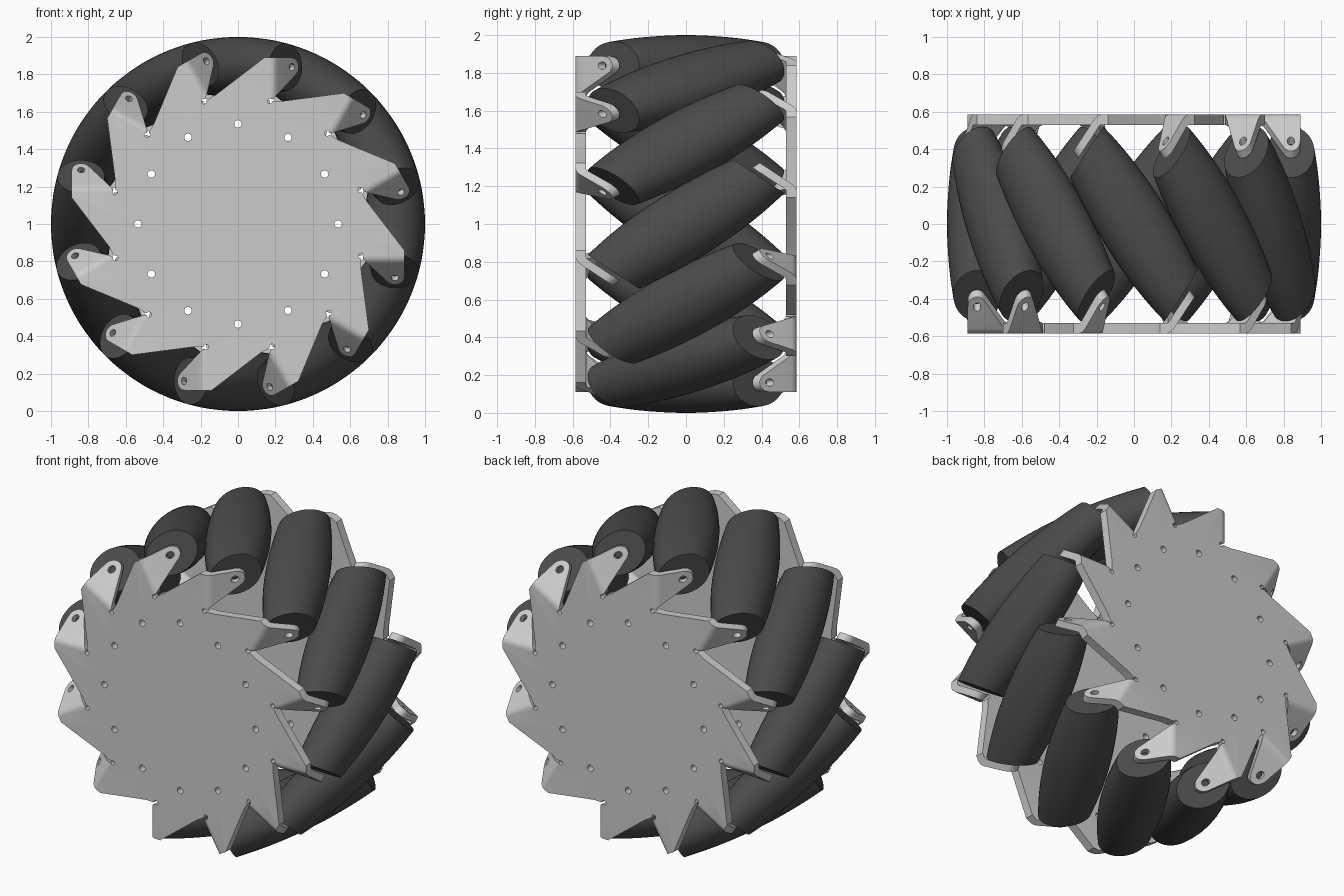
import bpy, bmesh
from math import sin, cos, pi, sqrt, radians
from mathutils import Vector, Matrix

if "Cube" in bpy.data.objects:
    bpy.data.objects.remove(bpy.data.objects["Cube"])

N = 12            # rollers
K = 1.52          # stretch along the wheel axis
R0 = 0.839        # roller axis distance from the wheel axis
Y0, TH = 0.385, 0.036          # outer face and thickness of a plate (unstretched)
S0, RB = 0.171, 0.06           # bend start and outer bend radius of a tab
AXIS = Vector((1, -1, 0)).normalized()
STRETCH = Matrix.Diagonal((1, K, 1, 1))
CENTRE = Vector((0, 0, 1))


def add_object(name, mesh, rot=(0, 0, 0), mat=None):
    ob = bpy.data.objects.new(name, mesh)
    bpy.context.collection.objects.link(ob)
    ob.location, ob.rotation_euler = CENTRE, rot
    if mat and not mesh.materials:
        mesh.materials.append(mat)
    return ob


def smooth(ob, angle):
    bpy.ops.object.select_all(action='DESELECT')
    ob.select_set(True)
    bpy.context.view_layer.objects.active = ob
    bpy.ops.object.shade_smooth_by_angle(angle=radians(angle))


def to_mesh(bm, name):
    me = bpy.data.meshes.new(name)
    bm.to_mesh(me)
    bm.free()
    return me


def material(name, v):
    m = bpy.data.materials.new(name)
    m.diffuse_color = (v, v, v, 1)
    m.use_nodes = True
    m.node_tree.nodes["Principled BSDF"].inputs["Base Color"].default_value = m.diffuse_color
    return m


rubber = material("dark_rubber", 0.07)

# Roller: barrel whose outline stays inside the wheel's rolling cylinder
profile = []
for i in range(-8, 9):
    t = 0.333 * i / 8
    d = t / sqrt(2)
    s = sqrt(R0 * R0 + d * d)
    ax = (1 - s) * (d / s) / sqrt(2)
    profile.append((t + ax, sqrt((1 - s) ** 2 - ax ** 2)))

bm = bmesh.new()
SEG = 40
frame = Matrix.Translation((0, 0, R0)) @ AXIS.to_track_quat('Z', 'Y').to_matrix().to_4x4()
rings = [[bm.verts.new(frame @ Vector((r * cos(2 * pi * j / SEG), r * sin(2 * pi * j / SEG), t)))
          for j in range(SEG)] for t, r in profile]
for a, b in zip(rings, rings[1:]):
    for j in range(SEG):
        k = (j + 1) % SEG
        bm.faces.new((a[j], a[k], b[k], b[j]))
bm.faces.new(rings[0][::-1])
bm.faces.new(rings[-1])
bm.transform(STRETCH)
roller = to_mesh(bm, "roller")
for i in range(N):
    ob = add_object(f"roller_{i + 1}", roller, (0, 2 * pi * i / N, 0), rubber)
    if i == 0:
        smooth(ob, 35)

# Side plate: flat toothed sheet whose tooth tips are bent inwards by 45 degrees
S1, D1 = S0 + RB * pi / 4, S0 + RB * sin(pi / 4)
HOLE_D = 0.289
HOLE_S = S1 + (HOLE_D - D1) * sqrt(2)


def bend(s, z):
    th = min(max((s - S0) / RB, 0), pi / 4)
    extra = max(s - S1, 0) / sqrt(2)
    d = min(s, S0) + RB * sin(th) + extra
    return Vector((d, -Y0 + RB * (1 - cos(th)) + extra, z))


root = [0.68 * sin(radians(-15.5)), 0.68 * cos(radians(-15.5))]
slot = [0.68 * sin(radians(14.5)), 0.68 * cos(radians(14.5))]
outline = [(0, 0), root, (-0.12, 0.69), (0.14, 0.889), (HOLE_S, R0 + 0.05)]
outline += [(HOLE_S + 0.05 * cos(a), R0 + 0.05 * sin(a))
            for a in (radians(x) for x in range(75, -46, -15))]
outline += [slot]

bm = bmesh.new()
bm.faces.new([bm.verts.new((s, 0, z)) for s, z in reversed(outline)])
for i in range(5):
    bmesh.ops.bisect_plane(bm, geom=bm.verts[:] + bm.edges[:] + bm.faces[:],
                           plane_co=(S0 + (S1 - S0) * i / 4, 0, 0), plane_no=(1, 0, 0))
for v in bm.verts:
    v.co = bend(v.co.x, v.co.z)
sector = bm.faces[:]
for i in range(1, N):
    dup = bmesh.ops.duplicate(bm, geom=sector)["geom"]
    bmesh.ops.rotate(bm, verts=[g for g in dup if isinstance(g, bmesh.types.BMVert)],
                     matrix=Matrix.Rotation(2 * pi * i / N, 3, 'Y'))
bmesh.ops.remove_doubles(bm, verts=bm.verts, dist=0.0005)
plate = add_object("front_plate", to_mesh(bm, "plate"))

# Cutter: bolt holes, bend relief holes and roller pin holes
bm = bmesh.new()
ry = Matrix.Rotation(pi / 2, 4, 'X')
pin = AXIS.to_track_quat('Z', 'Y').to_matrix().to_4x4()
for i in range(N):
    turn = Matrix.Rotation(2 * pi * i / N, 4, 'Y')
    for pos, rot, rad, depth in (
            ((0, -Y0, 0.535), ry, 0.02, 0.2),
            ((slot[0], -Y0, slot[1]), ry, 0.014, 0.2),
            (bend(HOLE_S, R0), pin, 0.02, 0.12)):
        bmesh.ops.create_cone(bm, cap_ends=True, segments=20, radius1=rad, radius2=rad, depth=depth,
                              matrix=turn @ Matrix.Translation(pos) @ rot)
cutter = add_object("hole_cutter", to_mesh(bm, "hole_cutter"))
cutter.hide_render = True

sol = plate.modifiers.new("thickness", 'SOLIDIFY')
sol.thickness, sol.offset = TH, -1
cut = plate.modifiers.new("holes", 'BOOLEAN')
cut.operation, cut.object, cut.solver = 'DIFFERENCE', cutter, 'EXACT'

# Bake the plate, stretch it and reuse it on the other side
deps = bpy.context.evaluated_depsgraph_get()
baked = bpy.data.meshes.new_from_object(plate.evaluated_get(deps))
baked.transform(STRETCH)
plate.modifiers.clear()
plate.data = baked
bpy.data.objects.remove(cutter)
smooth(plate, 25)
add_object("back_plate", baked, (0, 0, pi))
